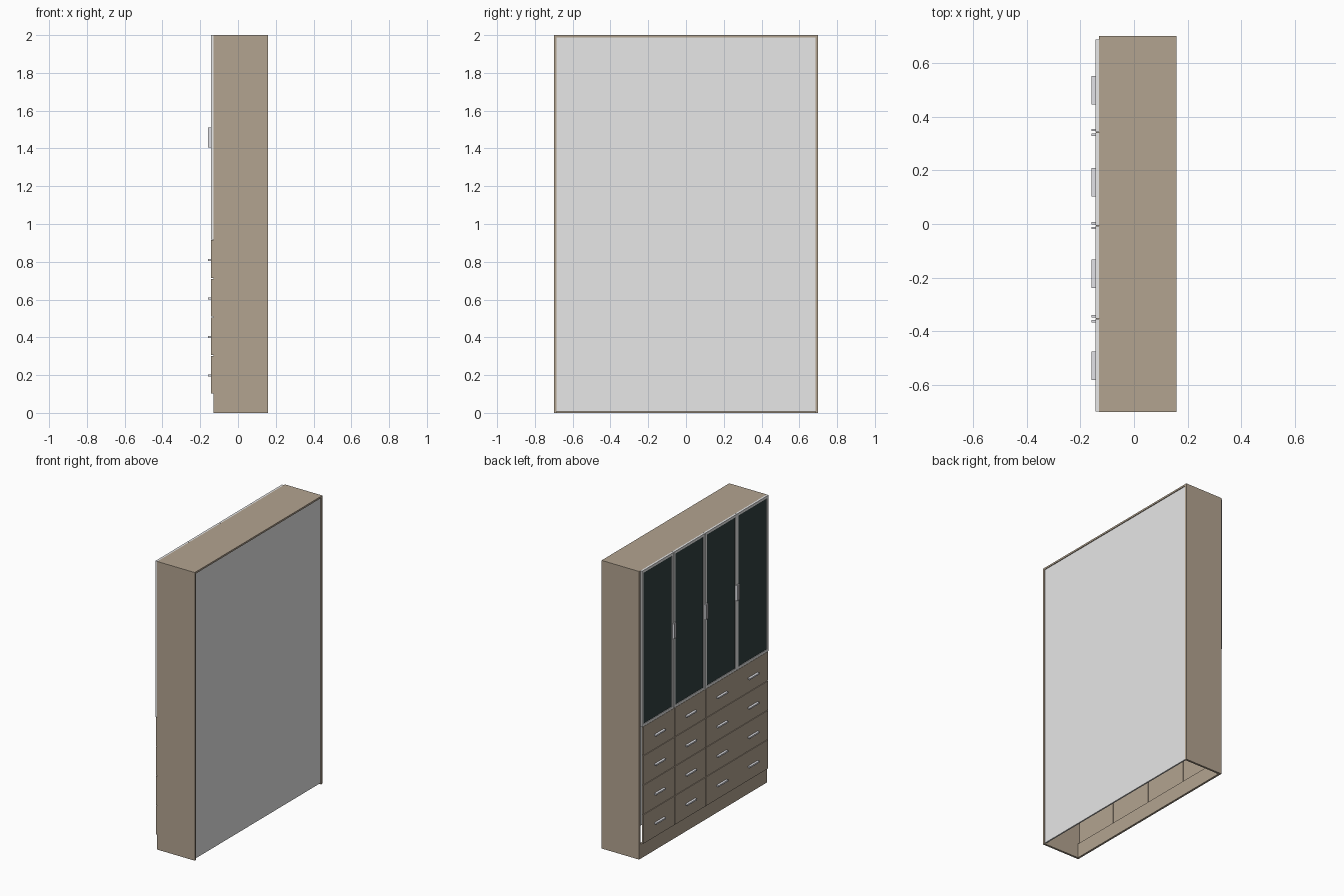
import bpy

if "Cube" in bpy.data.objects:
    bpy.data.objects.remove(bpy.data.objects["Cube"])


def material(name, r, g, b):
    m = bpy.data.materials.new(name)
    m.diffuse_color = (r, g, b, 1)
    m.use_nodes = True
    m.node_tree.nodes["Principled BSDF"].inputs["Base Color"].default_value = m.diffuse_color
    return m


WOOD = material("taupe wood", 0.45, 0.37, 0.28)
GREY = material("light grey", 0.8, 0.8, 0.8)
METAL = material("handle metal", 0.78, 0.78, 0.82)
GLASS = material("dark glass", 0.032, 0.052, 0.052)


def box(name, x, y, z, mat):
    """Box given by its (min, max) range on each axis."""
    bpy.ops.mesh.primitive_cube_add(size=1)
    o = bpy.context.object
    o.name = name
    o.location = [(r[0] + r[1]) / 2 for r in (x, y, z)]
    o.scale = [r[1] - r[0] for r in (x, y, z)]
    bpy.ops.object.transform_apply(location=True, rotation=False, scale=True)
    o.data.materials.append(mat)
    return o


FRONT, BACK = -0.13, 0.158
SIDE = 0.014

# Open-bottomed carcass
box("side_panel_left", (FRONT, BACK), (0.70 - SIDE, 0.70), (0, 2), WOOD)
box("side_panel_right", (FRONT, BACK), (-0.70, -0.70 + SIDE), (0, 2), WOOD)
box("top_panel", (FRONT, BACK), (-0.70 + SIDE, 0.70 - SIDE), (1.988, 2), WOOD)
box("back_panel", (0.143, 0.153), (-0.70 + SIDE, 0.70 - SIDE), (0.008, 1.988), GREY)
box("plinth", (FRONT, FRONT + 0.014), (-0.70 + SIDE, 0.70 - SIDE), (0, 0.1), WOOD)

# Drawer fronts with bar handles, four by four
DW, DH, GAP = 0.342, 0.204, 0.002
for col in range(4):
    y0 = -0.699 + col * DW
    for row in range(4):
        z0 = 0.1 + row * DH
        box("drawer_front", (-0.142, FRONT), (y0 + GAP, y0 + DW - GAP),
            (z0 + GAP, z0 + DH - GAP), WOOD)
        yc, zc = y0 + DW / 2, z0 + DH / 2 - 0.004
        box("drawer_handle", (-0.158, -0.142), (yc - 0.053, yc + 0.053),
            (zc - 0.005, zc + 0.005), METAL)

# Doors: frame of four bars around a dark pane
PITCH, RAIL = 0.347, 0.017
ZB, ZT = 0.917, 2.0
X = (-0.144, FRONT)
for i in range(4):
    a = -0.70 + i * PITCH + 0.001
    b = a + PITCH - 0.002
    for lo, hi in ((a, a + RAIL), (b - RAIL, b)):
        box("door_stile", X, (lo, hi), (ZB, ZT), GREY)
    for lo, hi in ((ZB, ZB + RAIL), (ZT - RAIL, ZT)):
        box("door_rail", X, (a + RAIL, b - RAIL), (lo, hi), GREY)
    box("door_glass", (-0.140, -0.132), (a + RAIL, b - RAIL),
        (ZB + RAIL, ZT - RAIL), GLASS)

# Paired vertical door handles at each meeting line
for i in range(1, 4):
    yc = -0.70 + i * PITCH
    for s in (-1, 1):
        c = yc + s * 0.009
        box("door_handle", (-0.158, -0.144), (c - 0.0045, c + 0.0045),
            (1.405, 1.51), METAL)
